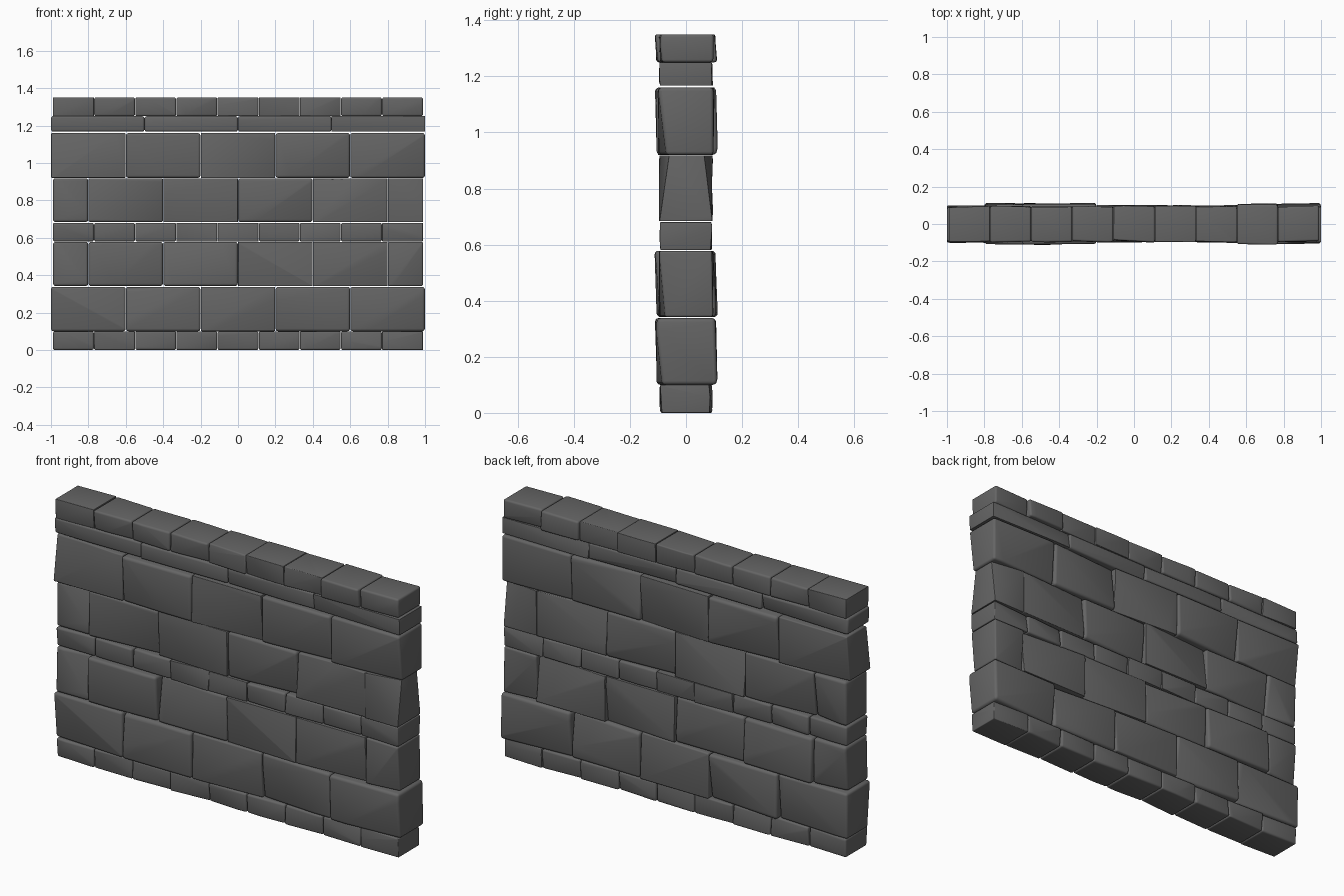
import bpy, bmesh, random
from mathutils import Vector

random.seed(4)
cube = bpy.data.objects.get("Cube")
if cube:
    bpy.data.objects.remove(cube, do_unlink=True)

stone_mat = bpy.data.materials.new("grey_stone")
stone_mat.use_nodes = True
GREY = (0.13, 0.13, 0.13, 1)
stone_mat.diffuse_color = GREY
stone_mat.node_tree.nodes["Principled BSDF"].inputs["Base Color"].default_value = GREY


def cut(bm, point, normal):
    """Slice away everything in front of a plane and close the hole."""
    geom = bm.verts[:] + bm.edges[:] + bm.faces[:]
    bmesh.ops.bisect_plane(bm, geom=geom, plane_co=point, plane_no=normal,
                           clear_outer=True)
    bmesh.ops.holes_fill(bm, edges=[e for e in bm.edges if e.is_boundary])


def stone(name, x0, x1, z0, z1, depth, chips):
    w, h = x1 - x0, z1 - z0
    cx, cz = (x0 + x1) / 2, (z0 + z1) / 2
    big = h > 0.2
    bm = bmesh.new()
    bmesh.ops.create_cube(bm, size=1)
    # Rough block with slightly uneven corners
    for v in bm.verts:
        v.co = Vector((cx + v.co.x * w, v.co.y * 2 * depth, cz + v.co.z * h))
        side = 1 if v.co.y > 0 else -1
        v.co.y -= side * random.uniform(0, 0.012)
    # Dressed faces: one sloping facet falling to a corner, front and back
    for side in (-1, 1):
        sx, sz = random.choice((-1, 1)), random.choice((-1, 1))
        if side < 0 and chips:
            sx, sz = chips
        drop = random.uniform(0.012, 0.035) if big else random.uniform(0.004, 0.016)
        cut(bm, (cx, side * (depth - 0.004), cz),
            Vector((sx * drop / w, side, sz * drop / h)).normalized())
    # Broken upper edge
    if chips == (-1, 1):
        cut(bm, (cx - w * 0.2, -depth, z1 - 0.012), Vector((-0.07, -0.35, 1)).normalized())
    bmesh.ops.recalc_face_normals(bm, faces=bm.faces)
    for f in bm.faces:
        f.smooth = True
    mesh = bpy.data.meshes.new(name)
    bm.to_mesh(mesh)
    bm.free()
    mesh.materials.append(stone_mat)
    ob = bpy.data.objects.new(name, mesh)
    bpy.context.collection.objects.link(ob)
    # Worn edges
    bev = ob.modifiers.new("worn_edges", "BEVEL")
    bev.width = 0.014 if big else 0.01
    bev.segments = 3
    bev.limit_method = "ANGLE"
    bev.angle_limit = 0.6


def course(name, joints, z0, z1, depth, thick=(), chips={}):
    """A row of stones between joints; thick ones stand proud of the wall."""
    for i, (a, b) in enumerate(zip(joints, joints[1:])):
        d = 0.114 if i in thick else depth
        stone(f"{name}_stone_{i + 1}", a + 0.001, b - 0.001, z0, z1, d, chips.get(i))


small = [-0.99 + 0.22 * i for i in range(10)]
large = [-1 + 0.4 * i for i in range(6)]
offset = [-0.99, -0.8, -0.4, 0, 0.4, 0.8, 0.99]
slabs = [-1, -0.5, 0, 0.5, 1]
upper_left, lower_right = (-1, 1), (1, -1)

course("footing_course", small, 0, 0.1, 0.096)
course("lower_large_course", large, 0.1, 0.338, 0.104, (1, 4),
       {1: upper_left, 2: lower_right, 4: lower_right})
course("lower_offset_course", offset, 0.342, 0.578, 0.1, (1,),
       {1: lower_right, 4: lower_right})
course("middle_band", small, 0.58, 0.68, 0.095)
course("upper_offset_course", offset, 0.684, 0.918, 0.098, (),
       {1: lower_right, 4: upper_left})
course("upper_large_course", large, 0.92, 1.16, 0.104, (1,),
       {0: upper_left, 2: lower_right, 3: lower_right, 4: lower_right})
course("slab_course", slabs, 1.168, 1.25, 0.098)
course("coping_course", small, 1.25, 1.35, 0.1, (7,))
